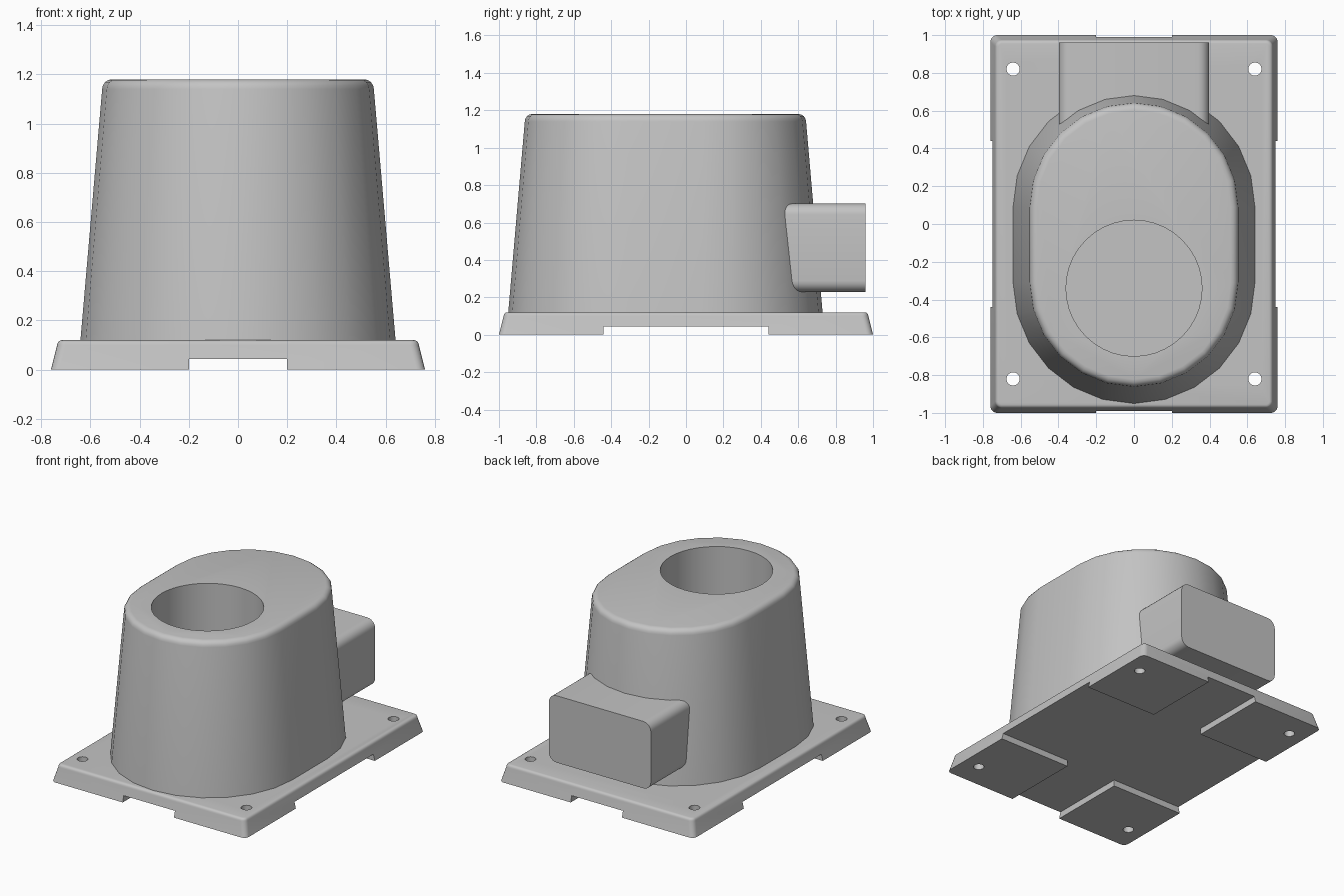
import bpy, bmesh, math
from mathutils import Matrix, Vector

cube = bpy.data.objects.get("Cube")
if cube:
    bpy.data.objects.remove(cube, do_unlink=True)

grey = bpy.data.materials.new("plain_grey")
grey.use_nodes = True
grey.diffuse_color = (0.55, 0.55, 0.55, 1)
grey.node_tree.nodes["Principled BSDF"].inputs["Base Color"].default_value = (0.55, 0.55, 0.55, 1)


def rounded_rect(hx, hy, r, n):
    """Outline of a rectangle with half sizes hx, hy and corner radius r."""
    pts = []
    for k, (sx, sy) in enumerate([(1, 1), (-1, 1), (-1, -1), (1, -1)]):
        for i in range(n + 1):
            a = (k + i / n) * math.pi / 2
            pts.append((sx * (hx - r) + r * math.cos(a), sy * (hy - r) + r * math.sin(a)))
    return pts


def loft(name, rings, n, matrix=Matrix()):
    """Skin a stack of rounded rectangles given as (hx, hy, r, height)."""
    bm = bmesh.new()
    loops = [[bm.verts.new((x, y, z)) for x, y in rounded_rect(hx, hy, r, n)]
             for hx, hy, r, z in rings]
    for low, high in zip(loops, loops[1:]):
        for i in range(len(low)):
            j = (i + 1) % len(low)
            bm.faces.new((low[i], low[j], high[j], high[i]))
    bm.faces.new(loops[0][::-1])
    bm.faces.new(loops[-1])
    bmesh.ops.remove_doubles(bm, verts=bm.verts, dist=1e-5)
    bmesh.ops.transform(bm, matrix=matrix, verts=bm.verts)
    bmesh.ops.recalc_face_normals(bm, faces=bm.faces)
    mesh = bpy.data.meshes.new(name)
    bm.to_mesh(mesh)
    bm.free()
    mesh.materials.append(grey)
    obj = bpy.data.objects.new(name, mesh)
    bpy.context.collection.objects.link(obj)
    return obj


def activate(obj):
    bpy.ops.object.select_all(action='DESELECT')
    obj.select_set(True)
    bpy.context.view_layer.objects.active = obj


def cut(target, cutter):
    cutter.hide_render = True
    mod = target.modifiers.new("cut", 'BOOLEAN')
    mod.operation = 'DIFFERENCE'
    mod.solver = 'EXACT'
    mod.object = cutter
    activate(target)
    bpy.ops.object.modifier_apply(modifier=mod.name)
    bpy.data.objects.remove(cutter, do_unlink=True)


def cylinder(r, x, y, z0, z1, n=8):
    return loft("cutter", [(r, r, r, z0), (r, r, r, z1)], n, Matrix.Translation((x, y, 0)))


def box(hx, hy, z0, z1):
    return loft("cutter", [(hx, hy, 0.001, z0), (hx, hy, 0.001, z1)], 1)


def fillet(hx, hy, r, top, f, steps=4):
    """Rings that round the top edge with radius f."""
    rings = []
    for i in range(steps + 1):
        a = i / steps * math.pi / 2
        d = f * (1 - math.cos(a))
        rings.append((hx - d, hy - d, r - d, top - f + f * math.sin(a)))
    return rings


# Base plate: sloped sides, soft top edge, cross-shaped channels leaving four feet
base = loft("base_plate", [(0.76, 1.0, 0.035, 0)] + fillet(0.735, 0.975, 0.035, 0.12, 0.02), 5)
cut(base, box(0.2, 1.2, -0.1, 0.044))
cut(base, box(1.2, 0.44, -0.1, 0.044))
for sx in (-1, 1):
    for sy in (-1, 1):
        cut(base, cylinder(0.035, sx * 0.64, sy * 0.82, -0.1, 0.3, 5))

# Tapered housing with a round bore in its top
body = loft("housing", [(0.642, 0.842, 0.642, 0.1)] + fillet(0.552, 0.752, 0.552, 1.18, 0.04), 6,
            Matrix.Translation((0, -0.11, 0)))
cut(body, cylinder(0.36, 0, -0.34, 0.15, 1.4, 10))

# Rear box, its rounded section running along y
turn = Matrix.Translation((0, 0, 0.465)) @ Matrix.Rotation(-math.pi / 2, 4, 'X')
rear = loft("rear_box", [(0.398, 0.236, 0.06, 0.4), (0.398, 0.236, 0.06, 0.96)], 6, turn)

for obj in (base, body, rear):
    activate(obj)
    bpy.ops.object.shade_smooth_by_angle(angle=math.radians(35))
